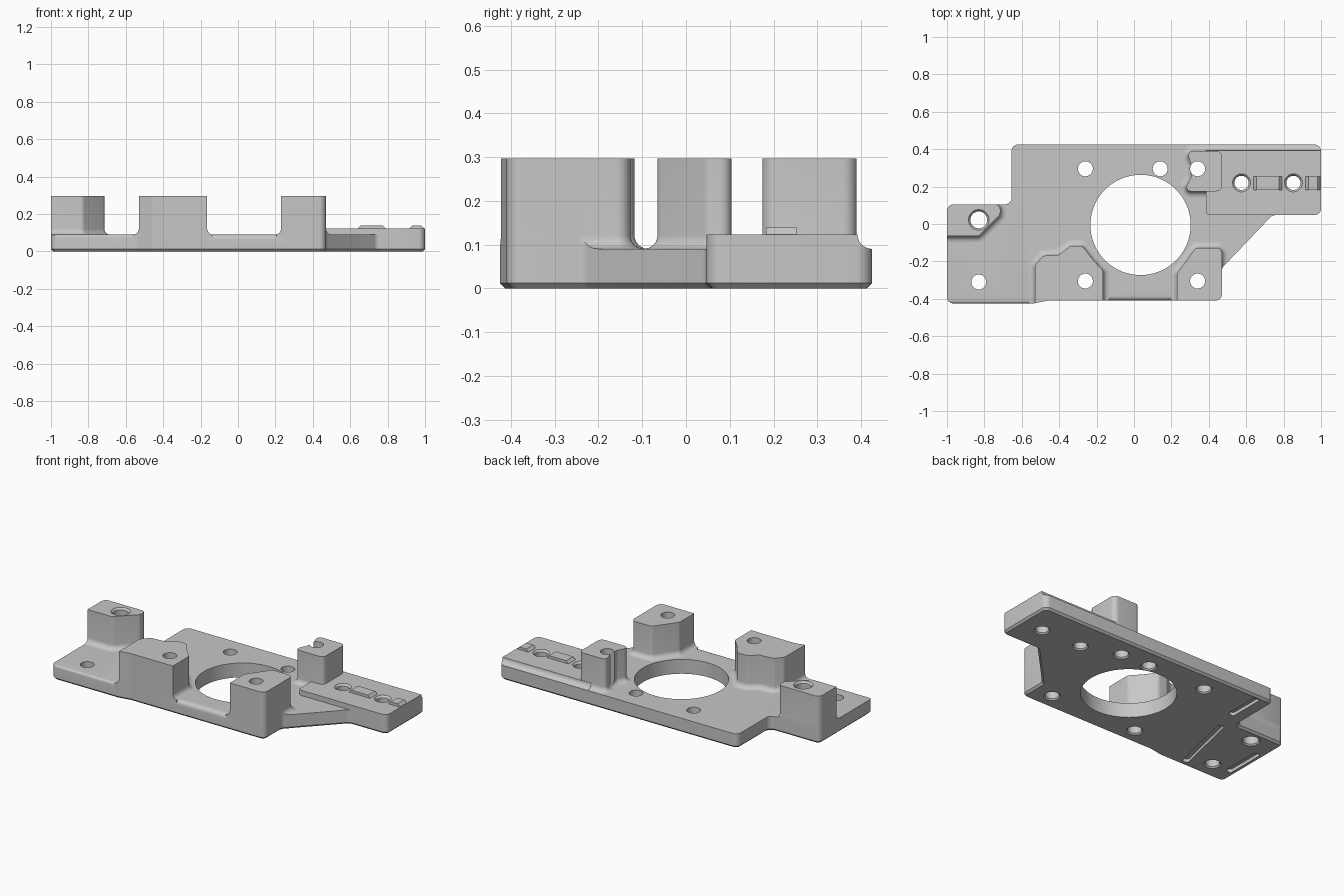
import bpy, bmesh, math
from mathutils import Vector, Matrix

if "Cube" in bpy.data.objects:
    bpy.data.objects.remove(bpy.data.objects["Cube"])

grey = bpy.data.materials.new("matte grey")
grey.use_nodes = True
grey.diffuse_color = (0.57, 0.57, 0.57, 1)
grey.node_tree.nodes["Principled BSDF"].inputs["Base Color"].default_value = grey.diffuse_color

THICK, TOP, PAD, FILLET = 0.09, 0.297, 0.123, 0.032
QUARTER = [k * math.pi / 12 for k in range(7)]


def rounded(points, r, steps=6):
    """Counter-clockwise outline with every corner replaced by an arc."""
    out, n = [], len(points)
    for i in range(n):
        p = Vector(points[i])
        a, b = Vector(points[i - 1]) - p, Vector(points[(i + 1) % n]) - p
        half = a.angle(b) / 2
        t = min(r / math.tan(half), 0.45 * a.length, 0.45 * b.length)
        rad = t * math.tan(half)
        c = p + (a.normalized() + b.normalized()).normalized() * (rad / math.sin(half))
        v0, v1 = p + a.normalized() * t - c, p + b.normalized() * t - c
        for k in range(steps + 1):
            out.append(c + v0.lerp(v1, k / steps).normalized() * rad)
    return out


def offset(points, d):
    """Move a counter-clockwise outline outwards by d."""
    out, n = [], len(points)
    for i, p in enumerate(points):
        a, b = (p - points[i - 1]).normalized(), (points[(i + 1) % n] - p).normalized()
        na, nb = Vector((a.y, -a.x)), Vector((b.y, -b.x))
        out.append(p + (na + nb) * (d / max(0.3, 1 + na.dot(nb))))
    return out


def at(points, z):
    return [Vector((p[0], p[1], z)) for p in points]


def loft(bm, rings):
    """Closed solid through a stack of equal-sized rings."""
    loops = [[bm.verts.new(p) for p in ring] for ring in rings]
    n = len(loops[0])
    for lo, hi in zip(loops, loops[1:]):
        for i in range(n):
            j = (i + 1) % n
            bm.faces.new((lo[i], lo[j], hi[j], hi[i]))
    bm.faces.new(loops[0][::-1])
    bm.faces.new(loops[-1])


def make(name, *solids):
    bm = bmesh.new()
    for rings in solids:
        loft(bm, rings)
    bmesh.ops.recalc_face_normals(bm, faces=bm.faces)
    mesh = bpy.data.meshes.new(name)
    bm.to_mesh(mesh)
    bm.free()
    mesh.materials.append(grey)
    obj = bpy.data.objects.new(name, mesh)
    bpy.context.collection.objects.link(obj)
    return obj


def cut(obj, *steps):
    """Run booleans and keep the result, smooth with sharp edges."""
    for op, tool in steps:
        mod = obj.modifiers.new(op, 'BOOLEAN')
        mod.operation, mod.object, mod.solver = op, tool, 'EXACT'
    dg = bpy.context.evaluated_depsgraph_get()
    mesh = bpy.data.meshes.new_from_object(obj.evaluated_get(dg))
    obj.modifiers.clear()
    obj.data = mesh
    bpy.ops.object.select_all(action='DESELECT')
    obj.select_set(True)
    bpy.context.view_layer.objects.active = obj
    bpy.ops.object.shade_smooth_by_angle(angle=math.radians(32))


def circle(x, y, r, n=40):
    return [(x + r * math.cos(2 * math.pi * k / n), y + r * math.sin(2 * math.pi * k / n)) for k in range(n)]


def hole(x, y, r, top=None):
    """Through hole, chamfered below and optionally at its top end."""
    prof = [(-0.001, r + 0.009), (0.008, r)]
    if top:
        prof += [(top - 0.012, r), (top + 0.001, r + 0.011)]
    prof += [(0.5, prof[-1][1])]
    return [at(circle(x, y, rr), z) for z, rr in prof]


def slot(x, y, length, angle=0):
    """Shallow groove on the underside, running along y."""
    w, h = 0.02, length / 2
    turn = Matrix.Rotation(math.radians(angle), 2)
    pts = [turn @ p + Vector((x, y)) for p in rounded([(-w, -h), (w, -h), (w, h), (-w, h)], 0.015)]
    return [at(pts, -0.01), at(pts, 0.02)]


def along_x(profile, x0, x1):
    return [[Vector((x, y, z)) for y, z in profile] for x in (x0, x1)]


# Helpers: plate outline prism, holes and grooves, rounded front edge
outline = rounded([(-1, -0.425), (-0.54, -0.425), (-0.46, -0.41), (0.47, -0.41), (0.47, -0.235),
                   (0.74, 0.047), (1, 0.047), (1, 0.425), (-0.655, 0.425), (-0.655, 0.105), (-1, 0.105)], 0.035)
limit = make("outline_helper", [at(outline, 0), at(outline, 0.6)])
opening = circle(0.035, -0.005, 0.268, 72)
small_holes = [hole(x, y, 0.04) for x, y in
               ((-0.26, 0.295), (0.14, 0.295), (0.34, 0.295), (-0.83, -0.31), (-0.26, -0.305), (0.34, -0.305))]
drill = make("hole_cutter", [at(opening, -0.01), at(opening, 0.5)], *small_holes,
             hole(-0.83, 0.022, 0.045, TOP),
             hole(0.575, 0.22, 0.038, PAD), hole(0.852, 0.22, 0.038, PAD))
grooves = make("groove_cutter", slot(-0.555, 0.29, 0.23), slot(-0.645, -0.17, 0.45, -13), slot(-0.95, -0.19, 0.26))


def edge_round(y, r):
    arc = [(y + r - r * math.sin(a), THICK - r + r * math.cos(a)) for a in QUARTER]
    return arc + [(y - 0.05, THICK - r), (y - 0.05, 0.12), (y + r, 0.12)]


edge = make("edge_cutter", along_x(edge_round(-0.425, 0.015), -1.1, -0.56),
            along_x(edge_round(-0.41, 0.025), -0.14, 0.205))

# Base plate with a chamfered underside
plate = make("base_plate", [at(offset(outline, -0.012), 0), at(outline, 0.012), at(outline, THICK)])
cut(plate, ('DIFFERENCE', drill), ('DIFFERENCE', grooves), ('DIFFERENCE', edge))

# Standing bosses, each with a concave fillet at its foot
bosses = {
    "side_boss": [(-1.1, -0.065), (-0.83, -0.065), (-0.715, 0.05), (-0.715, 0.104), (-1.1, 0.104)],
    "front_wide_boss": [(-0.53, -0.55), (-0.165, -0.55), (-0.165, -0.25), (-0.22, -0.19), (-0.275, -0.118),
                        (-0.34, -0.118), (-0.40, -0.165), (-0.485, -0.17), (-0.53, -0.22)],
    "front_corner_boss": [(0.23, -0.55), (0.47, -0.55), (0.47, -0.127), (0.33, -0.127), (0.23, -0.265)],
    "back_boss": [(0.265, 0.175), (0.47, 0.175), (0.47, 0.39), (0.28, 0.39), (0.305, 0.32), (0.305, 0.25)],
}
for name, points in bosses.items():
    shape = rounded(points, 0.03)
    rings = [at(offset(shape, FILLET * (1 - math.sin(a))), THICK + FILLET * (1 - math.cos(a))) for a in QUARTER]
    rings.append(at(shape, TOP))
    cut(make(name, rings), ('INTERSECT', limit), ('DIFFERENCE', drill))

# Raised pad with a fillet along its back
step = PAD - THICK
sweep = [(0.425 - step * math.sin(a), PAD - step * math.cos(a)) for a in QUARTER]
pad = make("raised_pad", along_x([(0.0, THICK), *sweep, (0.0, PAD)], 0.385, 1.1))
pad_front = rounded([(0.385, 0.047), (1.1, 0.047), (1.1, 0.6), (0.385, 0.6)], 0.02)
pad_limit = make("pad_helper", [at(pad_front, 0), at(pad_front, 0.6)])
cut(pad, ('INTERSECT', limit), ('INTERSECT', pad_limit), ('DIFFERENCE', drill))

# Small locating ribs on the pad, sloped at their ends
for name, x0, x1 in (("long_rib", 0.64, 0.79), ("short_rib", 0.917, 0.995)):
    profile = [(x0, PAD - 0.01), (x1, PAD - 0.01), (x1, PAD), (x1 - 0.015, PAD + 0.016),
               (x0 + 0.015, PAD + 0.016), (x0, PAD)]
    make(name, [[Vector((x, y, z)) for x, z in profile] for y in (0.183, 0.253)])

for helper in (limit, drill, grooves, edge, pad_limit):
    bpy.data.objects.remove(helper)
